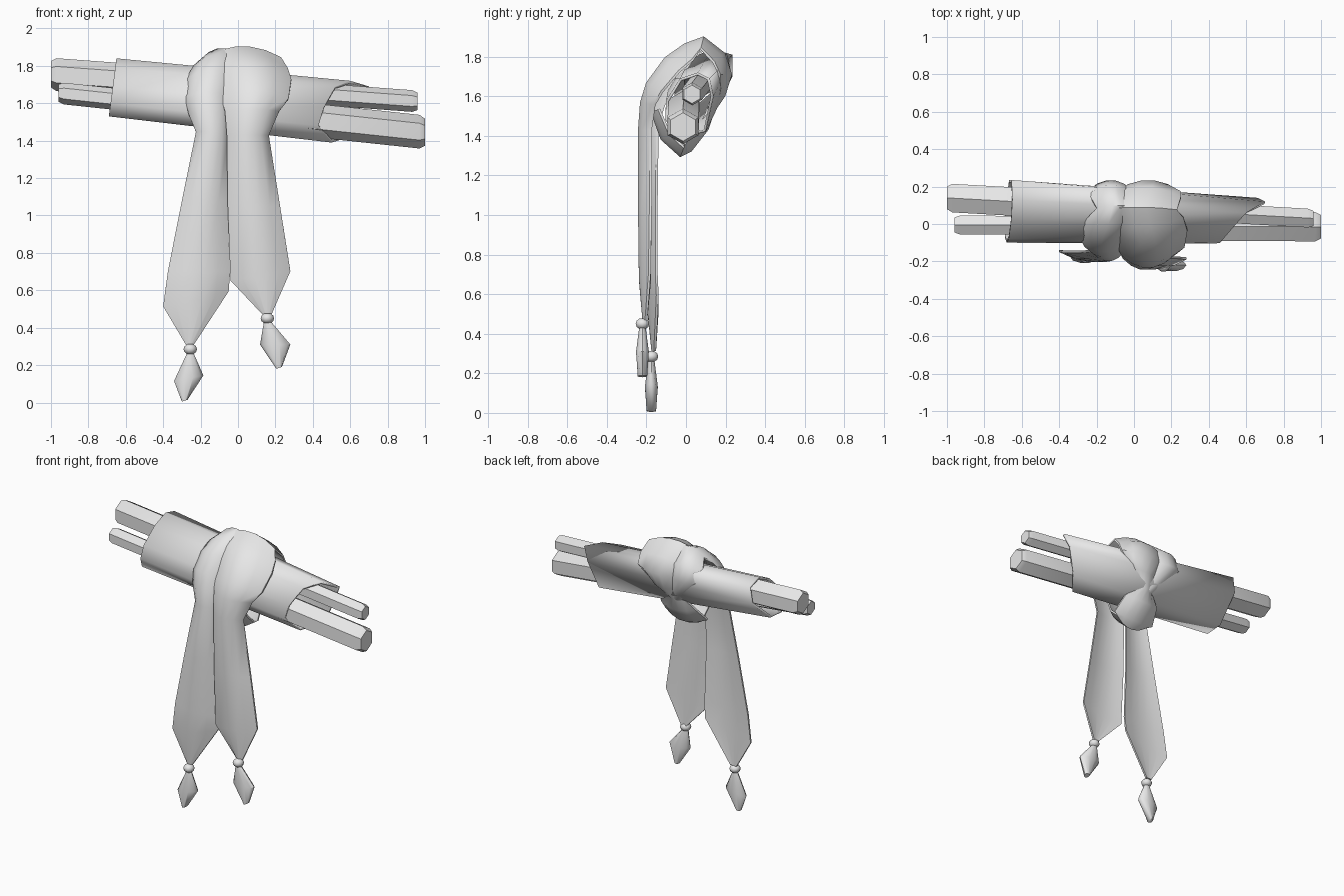
import bpy, bmesh, math

cube = bpy.data.objects.get("Cube")
if cube:
    bpy.data.objects.remove(cube, do_unlink=True)

grey = bpy.data.materials.new("light grey")
grey.use_nodes = True
grey.diffuse_color = (0.8, 0.8, 0.8, 1)
grey.node_tree.nodes["Principled BSDF"].inputs["Base Color"].default_value = (0.8, 0.8, 0.8, 1)


def loft(name, rings, caps=True, angle=50):
    """Skin a list of equal-length closed rings."""
    bm = bmesh.new()
    rows = [[bm.verts.new(p) for p in ring] for ring in rings]
    n = len(rows[0])
    for a, b in zip(rows, rows[1:]):
        for i in range(n):
            j = (i + 1) % n
            bm.faces.new((a[i], a[j], b[j], b[i]))
    if caps:
        bm.faces.new(rows[0])
        bm.faces.new(rows[-1])
    bmesh.ops.recalc_face_normals(bm, faces=bm.faces)
    mesh = bpy.data.meshes.new(name)
    bm.to_mesh(mesh)
    bm.free()
    mesh.materials.append(grey)
    obj = bpy.data.objects.new(name, mesh)
    bpy.context.collection.objects.link(obj)
    bpy.ops.object.select_all(action='DESELECT')
    obj.select_set(True)
    bpy.context.view_layer.objects.active = obj
    bpy.ops.object.shade_smooth_by_angle(angle=math.radians(angle))
    return obj


def rod(name, start, end, r0, r1):
    """Six-sided rod with chamfered ends, stepping from one radius to the other."""
    rings = []
    for t, r in ((0, r0 * .8), (.015, r0), (.45, r0), (.55, r1), (.985, r1), (1, r1 * .8)):
        x, y, z = (a + (b - a) * t for a, b in zip(start, end))
        rings.append([(x, y + r * math.sin(k * math.pi / 3), z + r * math.cos(k * math.pi / 3))
                      for k in range(6)])
    return loft(name, rings)


def ribbon(name, stations):
    """Folded cloth strip: (left x, right x, crest y, crest z, bulge, slant)."""
    rings = []
    us = (-1, -.6, -.2, .2, .6, 1)
    for i, (xl, xr, y, z, b, s) in enumerate(stations):
        p, q = stations[max(i - 1, 0)], stations[min(i + 1, len(stations) - 1)]
        ty, tz = q[2] - p[2], q[3] - p[3]
        d = math.hypot(ty, tz)
        ny, nz = -tz / d, ty / d
        outer = [(u, -b * u * u) for u in us]
        inner = [(u, b * .4 * (1 - u * u) - b - .012) for u in reversed(us)]
        rings.append([((xl + xr) / 2 + u * (xr - xl) / 2, y + ny * o, z + nz * o - s * u)
                      for u, o in outer + inner])
    return loft(name, rings)


def tassel(name, y, stations):
    """Flattened diamond: (z, left x, right x, half depth, slant)."""
    rings = []
    for z, xl, xr, d, s in stations:
        ring = []
        for k in range(10):
            a = k * math.tau / 10
            c = math.cos(a)
            ring.append(((xl + xr) / 2 + c * (xr - xl) / 2, y + d * math.sin(a), z - s * c))
        rings.append(ring)
    return loft(name, rings)


# Two rods, each thick at one end and thin at the other
rod("upper_rod", (-1, .14, 1.755), (.96, .03, 1.61), .088, .058)
rod("lower_rod", (-.96, -.005, 1.655), (1, -.015, 1.445), .058, .09)

# Wrapped sleeve with an oblique right end
left_end = [(.13, 1.84), (.235, 1.81), (.235, 1.70), (.06, 1.54),
            (-.07, 1.53), (-.10, 1.60), (-.08, 1.69), (.02, 1.79)]
right_end = [(.6, .06, 1.72), (.7, .12, 1.69), (.66, .14, 1.60), (.6, .10, 1.42),
             (.5, -.03, 1.39), (.43, -.105, 1.48), (.46, -.10, 1.58), (.52, -.03, 1.69)]
sleeve = loft("wrapped_sleeve",
              [[(-.65 - (1.84 - z) * .13, y, z) for y, z in left_end], right_end],
              caps=False, angle=40)
shell = sleeve.modifiers.new("cloth thickness", 'SOLIDIFY')
shell.thickness = .015
shell.offset = -1

# Right scarf strand: tail, over the top, pinched at the back, flared underneath
ribbon("right_scarf", [
    (.14, .175, -.22, .46, .012, 0),
    (-.04, .28, -.24, .675, .05, -.025),
    (-.055, .225, -.245, 1.05, .06, 0),
    (-.06, .165, -.245, 1.43, .06, 0),
    (-.07, .22, -.235, 1.57, .07, 0),
    (-.09, .27, -.205, 1.67, .09, 0),
    (-.13, .285, -.11, 1.80, .10, 0),
    (-.17, .265, -.01, 1.87, .09, 0),
    (-.18, .23, .09, 1.905, .06, 0),
    (-.14, .25, .20, 1.82, .07, 0),
    (-.10, .25, .235, 1.71, .06, 0),
    (-.05, .15, .20, 1.60, .04, 0),
    (-.05, .06, .145, 1.52, .03, 0),
    (-.13, .14, .115, 1.43, .04, 0),
    (-.16, .16, .03, 1.32, .05, 0),
    (-.12, .13, -.03, 1.29, .05, 0),
    (-.12, .13, -.13, 1.38, .05, 0),
    (-.08, .12, -.18, 1.52, .04, 0)])

# Left scarf strand tucked beneath it
ribbon("left_scarf", [
    (-.28, -.235, -.175, .31, .012, 0),
    (-.40, -.05, -.20, .55, .05, -.04),
    (-.375, -.042, -.205, .70, .05, 0),
    (-.30, -.055, -.205, 1.08, .05, 0),
    (-.225, -.05, -.20, 1.45, .05, 0),
    (-.265, -.04, -.18, 1.56, .06, 0),
    (-.285, -.03, -.15, 1.66, .07, 0),
    (-.28, 0, -.085, 1.78, .09, 0),
    (-.24, .02, 0, 1.86, .07, 0),
    (-.20, .02, .10, 1.895, .06, 0),
    (-.24, 0, .21, 1.81, .06, 0),
    (-.24, -.01, .235, 1.70, .05, 0),
    (-.15, .03, .18, 1.58, .04, 0),
    (-.06, .05, .13, 1.50, .03, 0)])

# Tassels, each hanging from a bead
tassel("left_tassel", -.175, [(.27, -.27, -.24, .016, 0), (.13, -.342, -.185, .034, -.015),
                              (.01, -.30, -.27, .025, -.005)])
tassel("right_tassel", -.22, [(.44, .14, .17, .016, 0), (.31, .118, .28, .034, 0),
                              (.185, .205, .235, .025, -.005)])
for side, x, y, z in (("left", -.255, -.175, .285), ("right", .157, -.22, .45)):
    rings = []
    for h in (-.9, -.5, 0, .5, .9):
        r = .036 * math.sqrt(1 - h * h)
        rings.append([(x + r * math.cos(k * math.tau / 10), y + r * math.sin(k * math.tau / 10),
                       z + h * .03) for k in range(10)])
    loft(side + "_bead", rings, angle=60)
